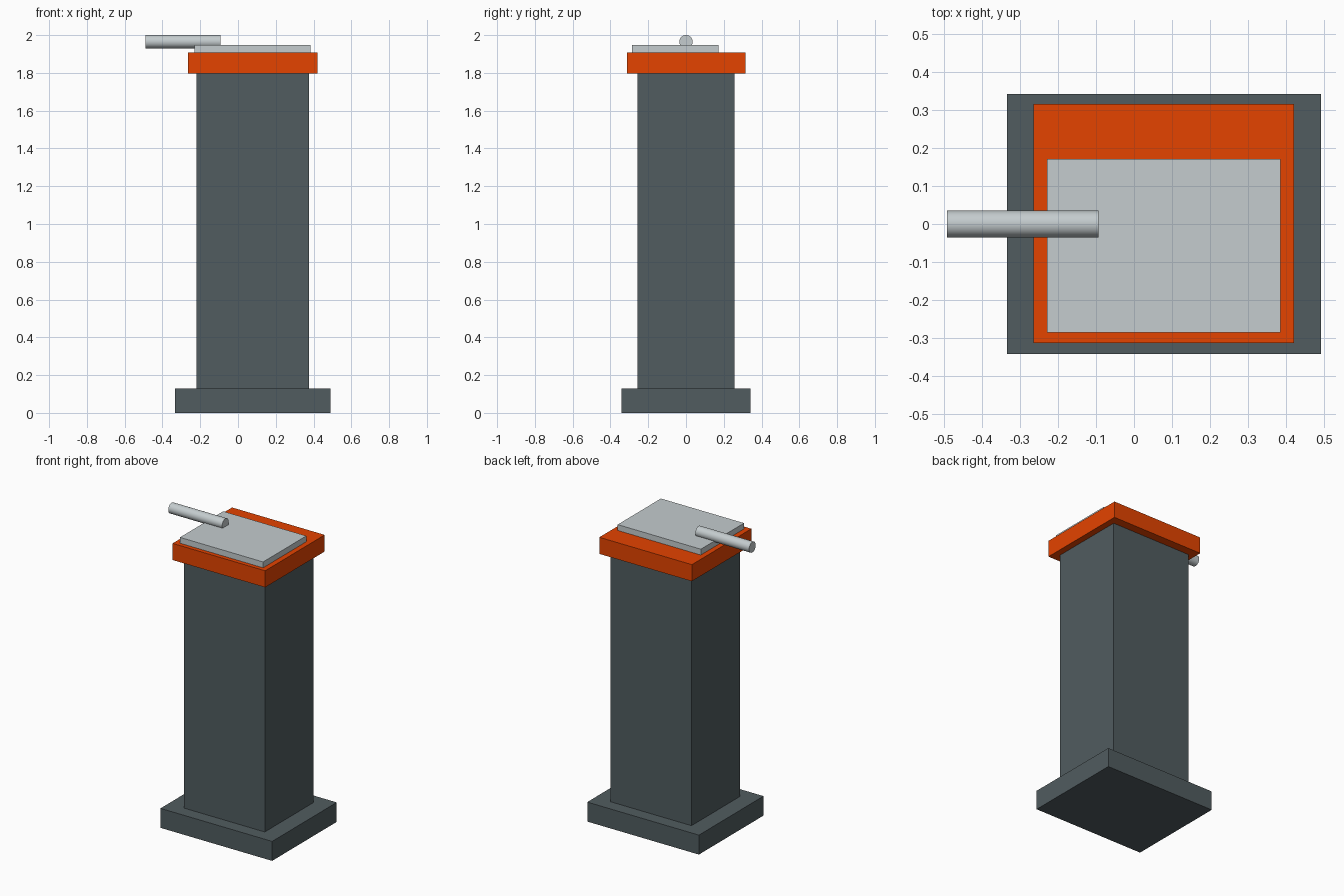
import bpy
import math

cube = bpy.data.objects.get("Cube")
if cube:
    bpy.data.objects.remove(cube, do_unlink=True)


def material(name, rgb):
    mat = bpy.data.materials.new(name)
    mat.use_nodes = True
    colour = (*rgb, 1.0)
    mat.diffuse_color = colour
    mat.node_tree.nodes["Principled BSDF"].inputs["Base Color"].default_value = colour
    return mat


def box(name, x, y, z, mat):
    """Axis-aligned box from (min, max) pairs."""
    spans = (x, y, z)
    bpy.ops.mesh.primitive_cube_add(size=1, location=[(a + b) / 2 for a, b in spans])
    obj = bpy.context.object
    obj.name = name
    obj.scale = [b - a for a, b in spans]
    bpy.ops.object.transform_apply(location=False, rotation=False, scale=True)
    obj.data.materials.append(mat)


slate = material("slate grey", (0.082, 0.107, 0.116))
orange = material("orange", (0.78, 0.056, 0.0))
silver = material("silver grey", (0.555, 0.605, 0.62))

# Pedestal: foot, column and coloured cap
box("base", (-0.334, 0.491), (-0.341, 0.341), (0, 0.13), slate)
box("column", (-0.22, 0.377), (-0.256, 0.256), (0.13, 1.797), slate)
box("cap", (-0.264, 0.42), (-0.313, 0.315), (1.797, 1.908), orange)

# Plate set towards the front of the cap
box("top_plate", (-0.229, 0.385), (-0.285, 0.171), (1.908, 1.947), silver)

# Round bar resting on the plate and overhanging the right side
bpy.ops.mesh.primitive_cylinder_add(vertices=32, radius=0.035, depth=0.398,
                                    location=(-0.292, 0, 1.965),
                                    rotation=(0, math.pi / 2, 0))
bar = bpy.context.object
bar.name = "handle_bar"
bar.data.materials.append(silver)
bpy.ops.object.shade_smooth_by_angle()
